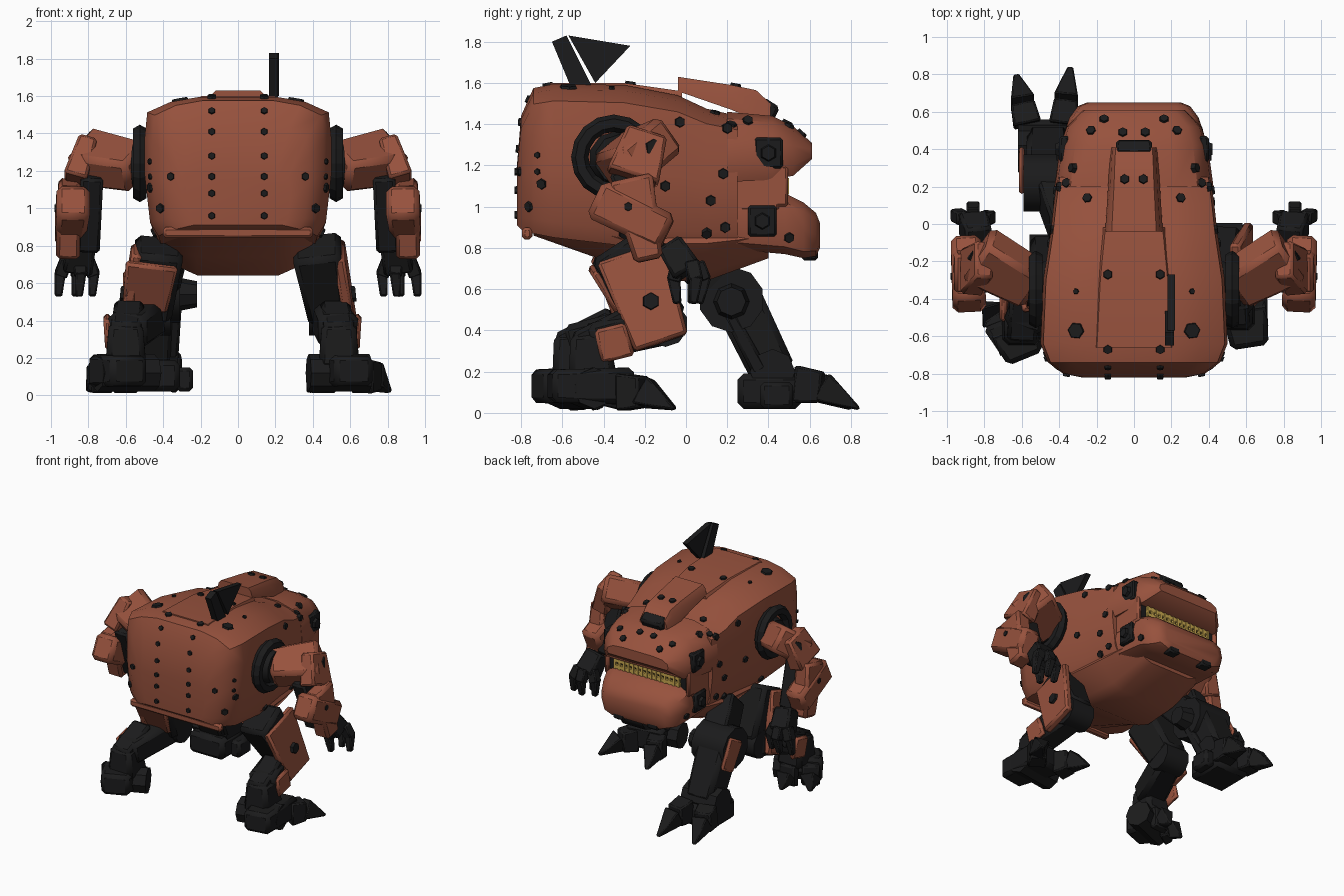
import bpy, bmesh, math
from mathutils import Vector, Matrix

if "Cube" in bpy.data.objects:
    bpy.data.objects.remove(bpy.data.objects["Cube"], do_unlink=True)


def material(name, color):
    m = bpy.data.materials.new(name)
    m.use_nodes = True
    m.diffuse_color = (*color, 1)
    m.node_tree.nodes["Principled BSDF"].inputs["Base Color"].default_value = (*color, 1)
    return m


RUST = material("rust red paint", (0.31, 0.084, 0.047))
DARK = material("dark metal", (0.011, 0.011, 0.0115))
YELLOW = material("yellow grille", (0.6, 0.4, 0.08))


def finish(name, bm, mat, bevel=0.0, angle=38):
    bmesh.ops.recalc_face_normals(bm, faces=bm.faces)
    me = bpy.data.meshes.new(name)
    bm.to_mesh(me)
    bm.free()
    me.materials.append(mat)
    me.shade_smooth()
    me.set_sharp_from_angle(angle=math.radians(angle))
    ob = bpy.data.objects.new(name, me)
    bpy.context.collection.objects.link(ob)
    if bevel:
        mod = ob.modifiers.new("edges", "BEVEL")
        mod.width = bevel
        mod.segments = 1
    return ob


def skin(name, rings, mat, bevel=0.0):
    """Bridge rings of points and cap both ends."""
    bm = bmesh.new()
    loops = [[bm.verts.new(p) for p in r] for r in rings]
    n = len(loops[0])
    for a, b in zip(loops, loops[1:]):
        for i in range(n):
            j = (i + 1) % n
            bm.faces.new((a[i], a[j], b[j], b[i]))
    bm.faces.new(loops[0])
    bm.faces.new(loops[-1])
    return finish(name, bm, mat, bevel)


def hull(name, half, stations, mat):
    """Loft a symmetric half profile along y; stations are (y, half width, top, bottom)."""
    full = half + [(-x, z) for x, z in half[::-1]]
    return skin(name, [[(x * w, y, b + z * (t - b)) for x, z in full]
                       for y, w, t, b in stations], mat)


def beam(name, p0, p1, s0, s1, mat, roll=0, bevel=0.015):
    """Tapered box limb between two points; sizes are (across, deep)."""
    p0, p1 = Vector(p0), Vector(p1)
    axis = (p1 - p0).normalized()
    ref = Vector((0, 1, 0)) if abs(axis.x) > 0.8 else Vector((1, 0, 0))
    u = (ref - axis * ref.dot(axis)).normalized()
    u = Matrix.Rotation(math.radians(roll), 3, axis) @ u
    v = axis.cross(u)
    corners = [(-1, -1), (1, -1), (1, 1), (-1, 1)]
    return skin(name, [[p + u * a * s[0] / 2 + v * b * s[1] / 2 for a, b in corners]
                       for p, s in ((p0, s0), (p1, s1))], mat, bevel)


def box(name, lo, hi, mat, bevel=0.012):
    x, y = (lo[0] + hi[0]) / 2, (lo[1] + hi[1]) / 2
    size = (abs(hi[0] - lo[0]), hi[1] - lo[1])
    return beam(name, (x, y, lo[2]), (x, y, hi[2]), size, size, mat, 0, bevel)


def disc(name, centre, axis, r0, r1, depth, sides, mat):
    bm = bmesh.new()
    rot = Vector(axis).to_track_quat("Z", "Y").to_matrix().to_4x4()
    bmesh.ops.create_cone(bm, cap_ends=True, segments=sides, radius1=r0, radius2=r1,
                          depth=depth, matrix=Matrix.Translation(centre) @ rot)
    return finish(name, bm, mat)


def prism(name, yz, x0, x1, mat):
    return skin(name, [[(x, y, z) for y, z in yz] for x in (x0, x1)], mat)


# Main shell, belly, head and jaw
SHELL = [(.42, 1), (.72, .965), (.97, .89), (1, .7), (1, .45), (.94, .1), (.85, 0)]
hull("body_shell", SHELL,
     [(-.82, .28, 1.2, .91), (-.8, .38, 1.44, .89), (-.74, .46, 1.575, .87), (-.64, .5, 1.595, .85),
      (-.3, .485, 1.59, .81), (-.04, .445, 1.54, .81), (.1, .43, 1.475, .81), (.25, .41, 1.44, .82)], RUST)
hull("belly", [(.9, 1), (1, .7), (.7, .15), (.5, 0)],
     [(-.74, .38, .92, .86), (-.4, .44, .92, .74), (-.2, .43, .9, .64),
      (.1, .4, .9, .64), (.4, .34, .9, .75)], RUST)
hull("head", [(.5, 1), (.8, .9), (.97, .6), (1, .2), (.94, 0)],
     [(.2, .425, 1.46, 1.12), (.42, .395, 1.44, 1.13), (.52, .36, 1.39, 1.15),
      (.61, .27, 1.31, 1.23)], RUST)
hull("jaw", [(.75, 1), (.95, .85), (1, .5), (.92, .12), (.7, 0)],
     [(.15, .39, 1.08, .8), (.48, .375, 1.065, .77), (.57, .345, 1.02, .75),
      (.63, .3, .97, .76), (.65, .25, .92, .8)], RUST)
box("mouth_back", (-.375, .15, .98), (.375, .45, 1.2), RUST)

# Top details: spine strip, arched hood with intake, rear skirt band
hull("spine_strip", [(.9, 1), (1, 0)],
     [(-.66, .22, 1.6, 1.57), (-.3, .2, 1.6, 1.57), (-.02, .17, 1.56, 1.52)], RUST)
hull("hood", [(.85, 1), (1, .7), (1.1, 0)],
     [(-.04, .14, 1.63, 1.56), (.22, .125, 1.59, 1.47), (.34, .12, 1.565, 1.42),
      (.41, .115, 1.5, 1.4)], RUST)
beam("hood_intake", (0, .36, 1.49), (0, .44, 1.45), (.2, .09), (.19, .07), DARK)
beam("rear_skirt", (-.4, -.77, .87), (.4, -.77, .87), (.05, .06), (.05, .06), RUST)

# Mouth frame with yellow grille
box("mouth_frame", (-.345, .4, 1.03), (.345, .478, 1.18), DARK)
for z in (1.075, 1.125):
    beam("grille_bar", (-.29, .48, z), (.29, .48, z), (.03, .035), (.03, .035), YELLOW, 0, .005)
for i in range(15):
    x = (i - 7) * .04
    box("grille_rib", (x - .008, .47, 1.06), (x + .008, .5, 1.14), YELLOW, 0)

# Rivets are dropped onto the shell along rays
bpy.context.view_layer.update()
deps = bpy.context.evaluated_depsgraph_get()
rivets = bmesh.new()


def rivet(origin, direction, r=.03):
    hit, loc, normal, *_ = bpy.context.scene.ray_cast(deps, Vector(origin), Vector(direction))
    if hit:
        rot = normal.to_track_quat("Z", "Y").to_matrix().to_4x4()
        bmesh.ops.create_cone(rivets, cap_ends=True, segments=6, radius1=r, radius2=r * .8,
                              depth=.024, matrix=Matrix.Translation(loc) @ rot)


TOP = [(.14, -.27), (.14, -.67), (.25, .14), (.33, .3), (.36, .22),
       (.05, .24), (.06, .49), (.16, .56), (.23, .5)]
SIDE = [(-.7, 1.11), (-.76, 1), (-.3, .87), (.1, .87), (.12, 1.03),
        (.18, 1.16), (-.03, 1.41), (.2, 1.38), (.19, .9), (-.1, 1.1), (.5, .85)]
for s in (-1, 1):
    for z in (.96, 1.08, 1.17, 1.28, 1.41, 1.52):
        rivet((s * .14, -2, z), (0, 1, 0), .022)
    rivet((s * .36, -2, 1.17), (0, 1, 0), .025)
    rivet((s * .31, -.57, 3), (0, 0, -1), .05)
    rivet((s * .31, -.36, 3), (0, 0, -1), .018)
    for x, y in TOP:
        rivet((s * x, y, 3), (0, 0, -1))
    for y, z in SIDE:
        rivet((s * 2, y, z), (-s, 0, 0))
    for z in (1.17, 1.25):
        rivet((s * 2, -.72, z), (-s, 0, 0), .018)
finish("rivets", rivets, DARK)

# Antenna fin
prism("antenna_mast", [(-.65, 1.8), (-.58, 1.83), (-.45, 1.57), (-.55, 1.56)], .165, .215, DARK)
prism("antenna_fin", [(-.57, 1.83), (-.27, 1.78), (-.44, 1.6)], .18, .22, DARK)


def toes(tips, size=.15):
    for base, tip in tips:
        mid = Vector(base).lerp(Vector(tip), .42) + Vector((0, 0, .035))
        beam("toe_root", base, mid, (size, .18), (size * .85, .15), DARK, 0, .01)
        beam("toe_claw", mid, tip, (size * .85, .15), (.03, .015), DARK, 0, .008)


def rear_leg(s, knee, ankle, heel, ball, tips, plate_y, plate_deep):
    """Rear leg on side s; points carry their own x sign."""
    beam("thigh", (s * .42, -.34, .8), knee, (.26, .27), (.2, .24), DARK, 0, .03)
    beam("thigh_outer_plate", (s * .54, plate_y, .78), (s * .61, plate_y + .15, .34),
         (.06, plate_deep), (.06, plate_deep * .8), RUST)
    disc("thigh_bolt", (s * .6, plate_y + .1, .54), (s, 0, .1), .05, .04, .06, 6, DARK)
    disc("knee_joint", knee, (1, 0, 0), .11, .11, .2, 10, DARK)
    x, y, z = ankle
    beam("shank", knee, ankle, (.18, .2), (.22, .18), DARK, 0, .03)
    beam("calf", (x - s * .02, y + .2, .46), (x, y - .06, .33), (.16, .12), (.16, .12), DARK, 0, .02)
    beam("shank_plate", (x + s * .1, y + .1, .42), (x + s * .09, y + .14, .26), (.04, .15), (.04, .17), RUST)
    beam("ankle", (x, y, z + .05), (x, y + .02, .15), (.18, .18), (.22, .24), DARK, 0, .03)
    beam("foot", heel, ball, (.2, .16), (.3, .18), DARK, 0, .025)
    across = (Vector(ball) - Vector(heel)).cross(Vector((0, 0, 1)))
    disc("foot_joint", (x, y, .12), across, .1, .1, .33, 8, DARK)
    toes(tips, .14)


rear_leg(1, (.48, -.1, .43), (.54, -.47, .34), (.62, -.66, .13), (.56, -.27, .13),
         [((.66, -.31, .1), (.81, -.06, .02)), ((.46, -.31, .1), (.38, -.05, .02))], -.27, .34)
rear_leg(-1, (-.46, -.16, .43), (-.6, -.55, .34), (-.58, -.72, .13), (-.67, -.5, .13),
         [((-.72, -.54, .1), (-.8, -.42, .02)), ((-.6, -.46, .1), (-.61, -.32, .02))], -.37, .2)
beam("thigh_rear_plate", (-.46, -.45, .7), (-.5, -.3, .46), (.28, .05), (.24, .05), RUST)

for s in (-1, 1):
    # Head side plates, mouth corners and chin clamps
    for y, z, x in ((.4, 1.26, .385), (.37, .93, .38)):
        box("cheek_plate", (s * (x - .04), y - .07, z - .075), (s * (x + .015), y + .07, z + .075), DARK)
        disc("cheek_bolt", (s * (x + .02), y, z), (s, 0, 0), .045, .035, .03, 6, DARK)
    box("mouth_corner", (s * .34, .3, 1.0), (s * .375, .495, 1.2), RUST)
    box("chin_clamp", (s * .1, .56, .74), (s * .2, .64, .81), DARK)

    # Shoulder ring and hub
    bpy.ops.mesh.primitive_torus_add(major_segments=16, minor_segments=6, major_radius=.165,
                                     minor_radius=.042, location=(s * .525, -.35, 1.24),
                                     rotation=(0, math.pi / 2, 0))
    ring = bpy.context.object
    ring.name = "shoulder_ring"
    ring.data.materials.append(DARK)
    disc("shoulder_hub", (s * .5, -.33, 1.23), (s, .1, 0), .15, .12, .12, 10, DARK)

    # Arm
    beam("upper_arm", (s * .53, -.33, 1.22), (s * .84, -.16, 1.28), (.24, .2), (.3, .21), RUST, 40 * s, .03)
    beam("elbow_guard", (s * .8, -.19, 1.36), (s * .87, -.26, 1.14), (.1, .2), (.13, .26), RUST)
    disc("arm_bolt", (s * .85, -.16, 1.28), (s, .4, .2), .06, .045, .05, 6, DARK)
    beam("forearm_core", (s * .78, -.3, 1.18), (s * .8, -.16, .78), (.12, .15), (.12, .13), DARK)
    beam("forearm_shell", (s * .88, -.44, 1.04), (s * .9, -.09, .87), (.18, .2), (.16, .19), RUST, 0, .03)
    beam("forearm_guard", (s * .9, -.27, 1.14), (s * .91, -.18, .74), (.12, .22), (.13, .14), RUST, 0, .02)
    disc("forearm_bolt", (s * .965, -.28, 1), (s, 0, 0), .03, .02, .03, 6, DARK)

    # Hand with curled fingers
    beam("palm", (s * .83, -.08, .82), (s * .86, .01, .68), (.14, .13), (.16, .15), DARK)
    for x, y in ((.77, .04), (.86, .09), (.95, .05), (.84, -.06)):
        beam("finger_base", (s * (.86 + (x - .86) * .6), y * .6, .73), (s * x, y, .64),
             (.07, .07), (.07, .07), DARK, 0, .008)
        beam("finger_tip", (s * x, y, .66), (s * (x + .01), y * .7, .53), (.06, .065), (.04, .04), DARK, 0, .008)

# Single forward leg on the right
beam("front_hip", (-.36, -.02, .8), (-.42, .18, .6), (.18, .2), (.2, .22), DARK)
disc("front_knee", (-.45, .22, .55), (1, 0, 0), .16, .16, .28, 10, DARK)
beam("front_knee_plate", (-.6, .23, .63), (-.6, .35, .42), (.03, .18), (.03, .16), RUST)
disc("front_knee_cap", (-.27, .22, .54), (1, 0, 0), .09, .07, .1, 8, DARK)
beam("front_shin", (-.46, .25, .55), (-.46, .43, .18), (.24, .24), (.22, .22), DARK, 0, .03)
beam("front_piston", (-.33, .2, .5), (-.36, .36, .2), (.06, .06), (.08, .08), DARK)
box("front_foot", (-.62, .25, .02), (-.31, .56, .19), DARK, .03)
box("front_foot_spur", (-.33, .36, .02), (-.24, .52, .15), DARK, .02)
disc("front_ankle", (-.47, .42, .2), (1, 0, 0), .11, .11, .3, 8, DARK)
toes([((-.57, .53, .14), (-.63, .8, .02)), ((-.38, .53, .14), (-.34, .84, .02))])
